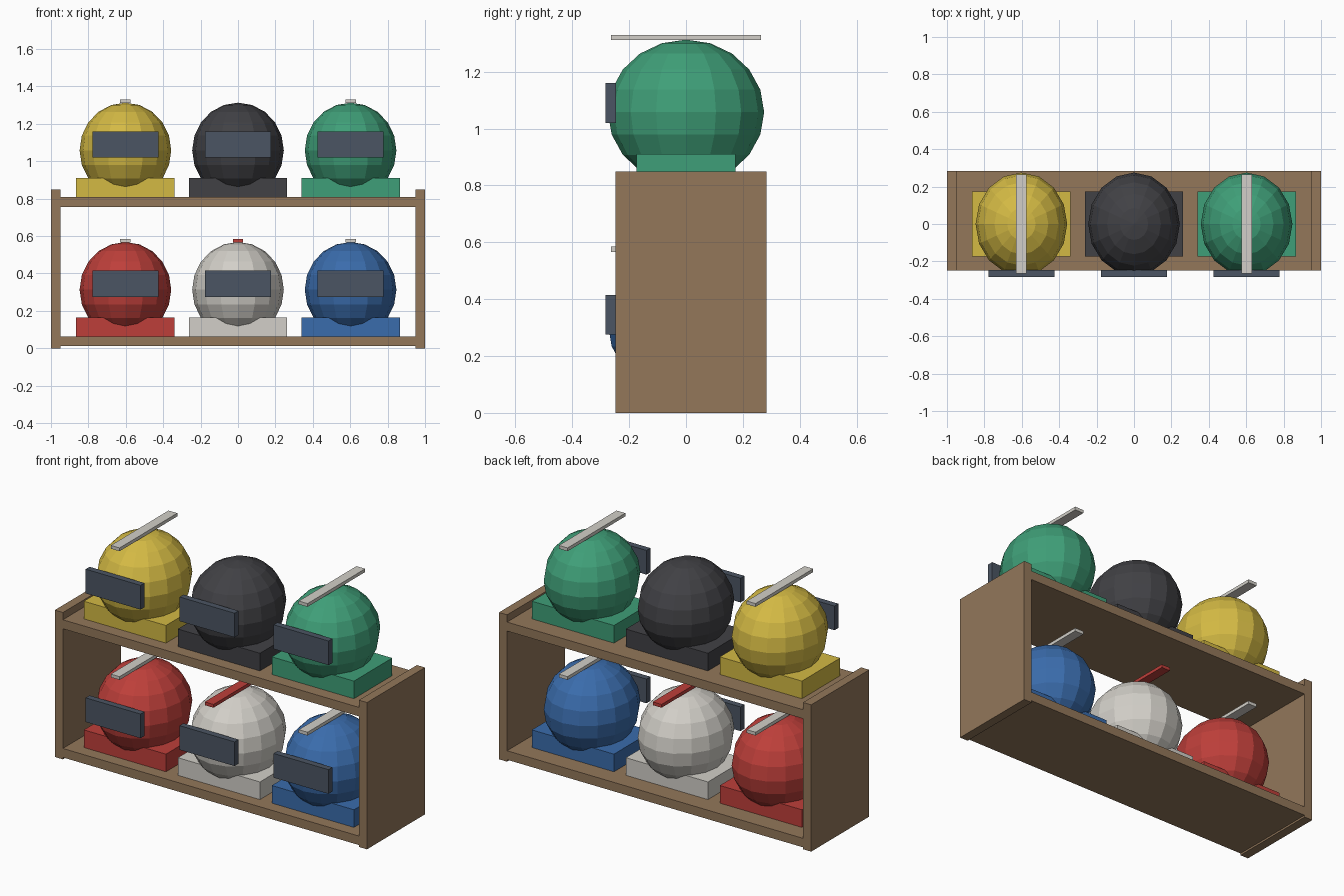
import bpy

if "Cube" in bpy.data.objects:
    bpy.data.objects.remove(bpy.data.objects["Cube"])


def material(name, hex_code):
    # convert a display colour to the linear values Blender expects
    rgb = [int(hex_code[i:i + 2], 16) / 255 for i in (0, 2, 4)]
    lin = [c / 12.92 if c <= 0.04045 else ((c + 0.055) / 1.055) ** 2.4 for c in rgb]
    m = bpy.data.materials.new(name)
    m.diffuse_color = (*lin, 1)
    m.use_nodes = True
    m.node_tree.nodes["Principled BSDF"].inputs["Base Color"].default_value = m.diffuse_color
    return m


def box(name, x, y, z, mat):
    # each axis is a (low, high) pair
    bpy.ops.mesh.primitive_cube_add(size=1, location=[sum(a) / 2 for a in (x, y, z)])
    o = bpy.context.object
    o.name = name
    o.scale = [a[1] - a[0] for a in (x, y, z)]
    bpy.ops.object.transform_apply(location=False, rotation=False, scale=True)
    o.data.materials.append(mat)
    return o


wood = material("wood", "93775A")
glass = material("visor_glass", "4B5563")
paint = {
    "red": material("red", "BE3F3A"),
    "white": material("white", "D2CFC8"),
    "blue": material("blue", "3A6CAC"),
    "yellow": material("yellow", "D4BA44"),
    "black": material("black", "414145"),
    "green": material("green", "3F9F78"),
}


def helmet(colour, x, floor, stripe):
    # faceted shell
    bpy.ops.mesh.primitive_uv_sphere_add(segments=16, ring_count=10, radius=1,
                                         location=(x, 0, floor + 0.25))
    shell = bpy.context.object
    shell.name = colour + "_helmet_shell"
    shell.scale = (0.245, 0.275, 0.255)
    bpy.ops.object.transform_apply(location=False, rotation=False, scale=True)
    shell.data.materials.append(paint[colour])
    # neck block and visor
    box(colour + "_helmet_base", (x - 0.263, x + 0.263), (-0.175, 0.175),
        (floor, floor + 0.102), paint[colour])
    box(colour + "_helmet_visor", (x - 0.176, x + 0.176), (-0.283, -0.247),
        (floor + 0.212, floor + 0.352), glass)
    # flat strip across the crown
    if stripe:
        box(colour + "_helmet_stripe", (x - 0.028, x + 0.028), (-0.264, 0.264),
            (floor + 0.503, floor + 0.522), paint[stripe])


# rack: two sides and two shelves
DEPTH = (-0.248, 0.283)
for side, s in (("left", -1), ("right", 1)):
    box(side + "_rack_side", sorted((s * 0.948, s)), DEPTH, (0, 0.85), wood)
for name, top in (("lower_shelf", 0.063), ("upper_shelf", 0.808)):
    box(name, (-0.95, 0.95), DEPTH, (top - 0.052, top), wood)

# helmets in two rows: colour and stripe colour
rows = (
    (0.063, (("red", "white"), ("white", "red"), ("blue", "white"))),
    (0.808, (("yellow", "white"), ("black", None), ("green", "white"))),
)
for floor, row in rows:
    for i, (colour, stripe) in enumerate(row):
        helmet(colour, (i - 1) * 0.602, floor, stripe)
